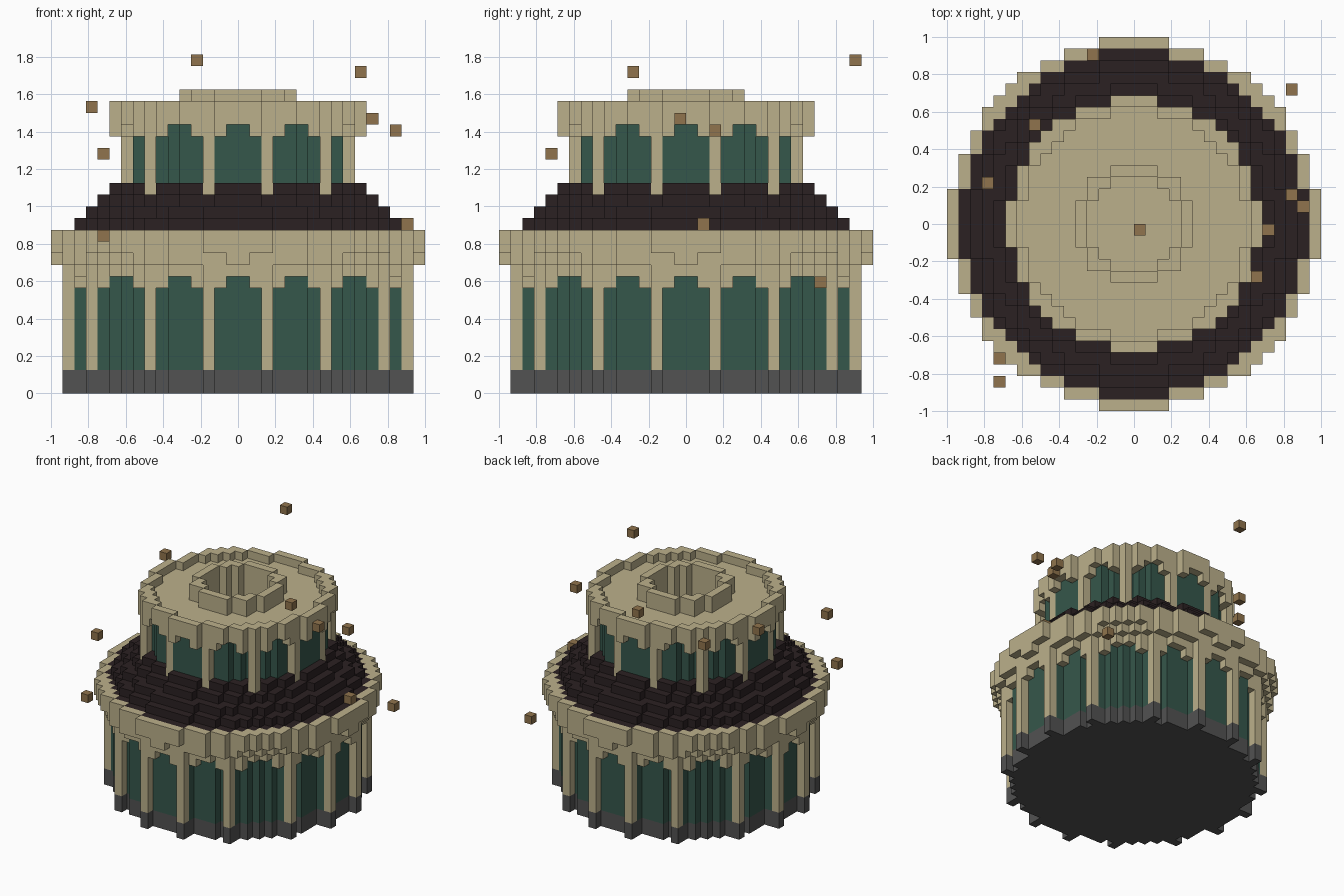
import bpy
import bmesh
from mathutils import Vector

U = 1 / 16  # edge length of one block

cube = bpy.data.objects.get("Cube")
if cube:
    bpy.data.objects.remove(cube, do_unlink=True)


def material(name, rgb):
    mat = bpy.data.materials.new(name)
    mat.use_nodes = True
    mat.diffuse_color = (*rgb, 1)
    mat.node_tree.nodes["Principled BSDF"].inputs["Base Color"].default_value = (*rgb, 1)
    return mat


stone = material("sandstone", (0.50, 0.435, 0.258))
glass = material("green glass", (0.036, 0.095, 0.07))
slate = material("dark roof", (0.024, 0.015, 0.016))
plinth = material("grey plinth", (0.084, 0.084, 0.084))
wood = material("brown block", (0.28, 0.175, 0.074))


def disc(radius):
    """Block columns whose centre lies inside a circle."""
    span = range(-17, 17)
    return {(x, y) for x in span for y in span
            if (x + 0.5) ** 2 + (y + 0.5) ** 2 <= radius ** 2}


def around(points):
    """Mirror columns into all eight octants."""
    out = set()
    for a, b in points:
        for x, y in ((a, b), (b, a)):
            out |= {(i, j) for i in (x, -1 - x) for j in (y, -1 - y)}
    return out


def stack(columns, bottom, top):
    return {(x, y, z) for x, y in columns for z in range(bottom, top)}


def arch_corners(ring):
    """Keep the blocks beside each pillar, leaving the window heads open."""
    def fold(v):
        return v if v >= 0 else -1 - v
    return {(x, y) for x, y in ring if min(fold(x), fold(y)) not in (0, 4, 5, 9)}


parts = []
taken = set()


def part(name, mat, cells):
    """Reserve blocks for a part; earlier parts keep the blocks they hold."""
    cells = cells - taken
    taken.update(cells)
    parts.append((name, mat, cells))


# Pillar columns and the hollow lantern shaft
low_pillars = around([(2, 14), (7, 12)])
high_pillars = around([(2, 9), (7, 7)])
lantern, shaft = disc(5), disc(3.9)

# Lower storey
part("base_plinth", plinth, stack(disc(13.75) | low_pillars, 0, 2))
part("lower_pillars", stone, stack(low_pillars, 2, 10))
part("lower_arches", stone, stack(arch_corners(disc(14.75) - disc(13.75)), 9, 10))
part("lower_windows", glass, stack(disc(13.75), 2, 10))
part("lower_lintel", stone, stack(disc(14.75), 10, 11))
part("lower_cornice", stone, stack(disc(15.53), 11, 12) | stack(disc(15.75), 12, 13)
     | stack(disc(15.75) - disc(14.75), 13, 14))

# Upper storey, set before the roof so that its pillars cut through it
part("upper_pillars", stone, stack(high_pillars, 17, 23))
roof = set()
for step in range(5):
    roof |= stack(disc(14.75 - step), 13 + step, 14 + step)
part("stepped_roof", slate, roof)
part("upper_arches", stone, stack(arch_corners(disc(10.75) - disc(9.75)), 22, 23))
part("lantern_ring", stone, stack(lantern - shaft, 21, 26) | stack(shaft, 21, 22))
part("upper_windows", glass, stack(disc(9.75) - lantern, 18, 23))
part("upper_cornice", stone, stack(disc(10.75) - lantern, 23, 24)
     | stack(disc(10.75) - disc(9.75), 24, 25))

# Loose blocks floating around the building
part("floating_blocks", wood, {
    (-4, 14, 28), (10, -5, 27), (-13, 3, 24), (11, -1, 23), (13, 2, 22), (-12, -12, 20),
    (14, 1, 14), (-12, -14, 13), (13, 11, 9), (-9, 8, 23), (0, -1, 22)})

# Roof deck of the upper storey needs its lantern wall closed below
SIDES = [Vector(s) for s in ((1, 0, 0), (-1, 0, 0), (0, 1, 0),
                             (0, -1, 0), (0, 0, 1), (0, 0, -1))]


def build(name, mat, cells):
    """Mesh the exposed sides of a part's blocks."""
    bm = bmesh.new()
    corners = {}

    def vert(p):
        key = tuple(round(2 * c) for c in p)
        if key not in corners:
            corners[key] = bm.verts.new(p * U)
        return corners[key]

    for cell in sorted(cells):
        mid = Vector(cell) + Vector((0.5, 0.5, 0.5))
        for n in SIDES:
            if tuple(int(c + d) for c, d in zip(cell, n)) in taken:
                continue
            u = Vector((n.y, n.z, n.x))
            v = n.cross(u)
            quad = [mid + (n + a * u + b * v) / 2
                    for a, b in ((1, 1), (-1, 1), (-1, -1), (1, -1))]
            bm.faces.new([vert(p) for p in quad])
    mesh = bpy.data.meshes.new(name)
    bm.to_mesh(mesh)
    bm.free()
    mesh.materials.append(mat)
    bpy.context.collection.objects.link(bpy.data.objects.new(name, mesh))


for entry in parts:
    build(*entry)
